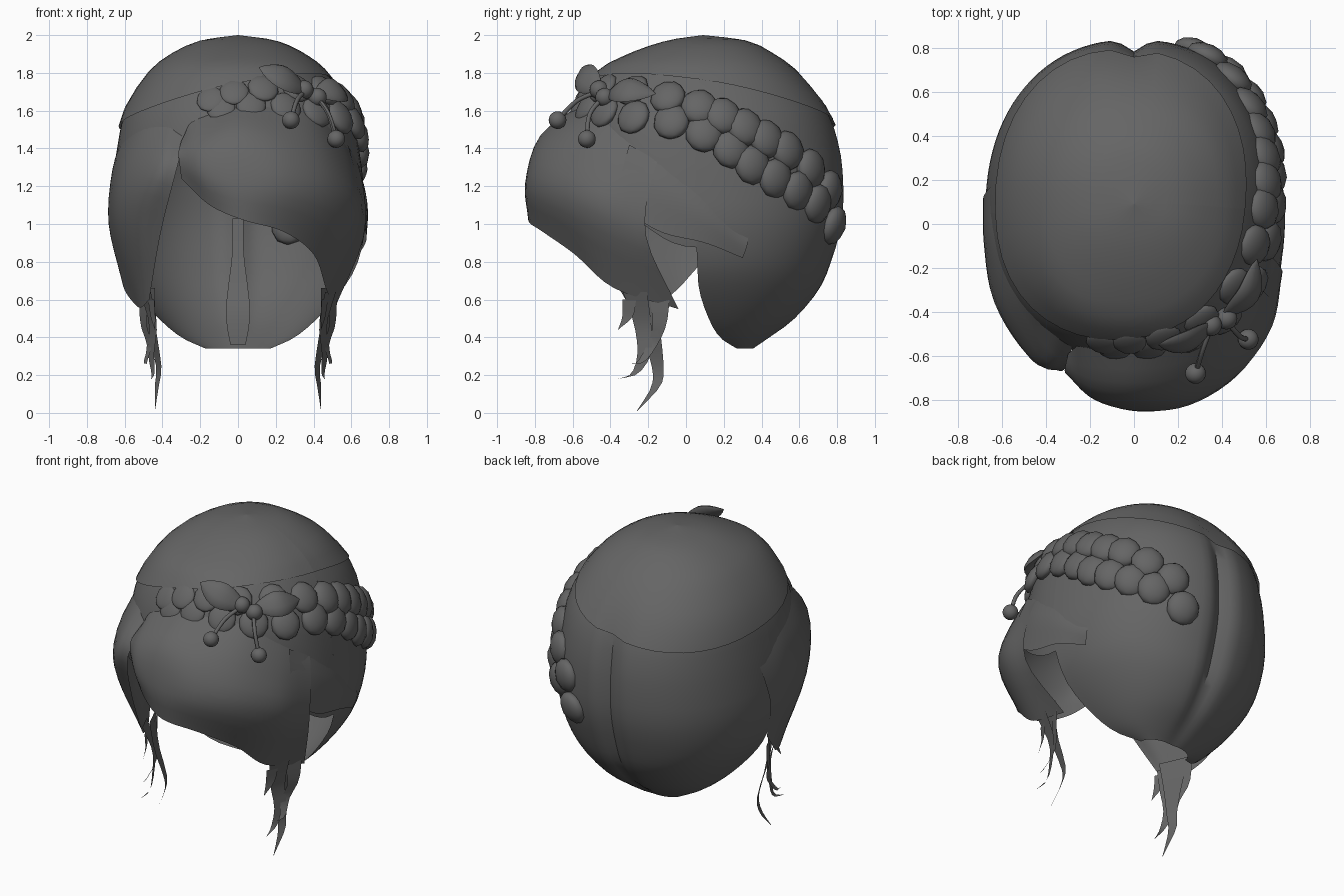
import bpy, math
from mathutils import Vector

if "Cube" in bpy.data.objects:
    bpy.data.objects.remove(bpy.data.objects["Cube"])

grey = bpy.data.materials.new("dark_grey")
grey.diffuse_color = (0.13, 0.13, 0.13, 1)
grey.use_nodes = True
grey.node_tree.nodes["Principled BSDF"].inputs["Base Color"].default_value = grey.diffuse_color


def spline(pts, u):
    """Catmull-Rom point through a list of vectors, u in 0..1."""
    n = len(pts) - 1
    f = min(max(u, 0), 1) * n
    i = min(int(f), n - 1)
    t = f - i
    b, c = pts[i], pts[i + 1]
    a = pts[i - 1] if i else b * 2 - c
    d = pts[i + 2] if i + 2 <= n else c * 2 - b
    return (b * 2 + (c - a) * t + (a * 2 - b * 5 + c * 4 - d) * t * t
            + (b * 3 - a - c * 3 + d) * t ** 3) * 0.5


def sheet(name, fn, nu, nv):
    """Grid surface from fn(u, v)."""
    verts = [fn(i / nu, j / nv) for i in range(nu + 1) for j in range(nv + 1)]
    k = nv + 1
    faces = [(i * k + j, (i + 1) * k + j, (i + 1) * k + j + 1, i * k + j + 1)
             for i in range(nu) for j in range(nv)]
    me = bpy.data.meshes.new(name)
    me.from_pydata([tuple(v) for v in verts], [], faces)
    me.materials.append(grey)
    ob = bpy.data.objects.new(name, me)
    bpy.context.collection.objects.link(ob)
    return ob


def loft(name, sections, nu, nv):
    secs = [[Vector(p) for p in s] for s in sections]
    return sheet(name, lambda u, v: spline([spline(s, v) for s in secs], u), nu, nv)


def ribbon(name, pts, side, n=10):
    """Flat lock along (x, y, z, half width) points."""
    pts, side = [Vector(p) for p in pts], Vector(side).normalized()

    def fn(u, v):
        p = spline(pts, u)
        return Vector(p[:3]) + side * max(p[3], 0.001) * (2 * v - 1)
    return sheet(name, fn, n, 2)


def ball(name, p, r, scale=(1, 1, 1), aim=None, sub=2):
    bpy.ops.mesh.primitive_ico_sphere_add(subdivisions=sub, radius=r, location=p)
    ob = bpy.context.object
    ob.name, ob.scale = name, scale
    if aim is not None:
        ob.rotation_euler = Vector(aim).to_track_quat('Z', 'Y').to_euler()
    ob.data.materials.append(grey)
    return ob


# Head profile from crown to nape: height, half width, front y, back y, middle y
ROWS = [Vector(r) for r in (
    (2.00, .001, .09, .091, .09), (1.97, .20, -.10, .32, .09), (1.90, .35, -.30, .46, .08),
    (1.80, .47, -.47, .59, .07), (1.60, .595, -.58, .75, .06), (1.40, .64, -.62, .82, .05),
    (1.20, .665, -.62, .84, .05), (1.00, .675, -.58, .83, .05), (.80, .635, -.50, .775, .06),
    (.65, .55, -.4, .71, .07), (.50, .42, -.2, .585, .12), (.40, .30, 0, .45, .18),
    (.34, .17, .2, .36, .27))]
POWER = .9


def head(az, row, grow=1.0):
    z, w, f, b, m = spline(ROWS, row / 12)
    c, s = math.cos(az), math.sin(az)
    x = w * math.copysign(abs(c) ** POWER, c)
    y = (b - m if s > 0 else m - f) * math.copysign(abs(s) ** POWER, s)
    if s > 0:      # groove down the back
        y *= 1 - .07 * math.exp(-(x / .055) ** 2) * min(1, max(0, (row - 3) / 2))
    return Vector((x * grow, m + y * grow, z))


def onto_head(p):
    """Slide a point level onto the head surface."""
    lo, hi = 0, 12
    for _ in range(25):
        mid = (lo + hi) / 2
        lo, hi = (mid, hi) if spline(ROWS, mid / 12)[0] > p.z else (lo, mid)
    _, w, f, b, m = spline(ROWS, lo / 12)
    dy, e = p.y - m, 2 / POWER
    k = (abs(p.x / w) ** e + abs(dy / (b - m if dy > 0 else m - f)) ** e) ** (1 / e)
    return Vector((p.x / k, m + dy / k, p.z))


sheet("back_hair", lambda u, v: head(math.pi * u, 12 * v), 48, 30)
sheet("front_cap", lambda u, v: head(math.pi * (1 + u),
      v * (5 + 2.6 * abs(math.cos(math.pi * u)) ** 3)), 36, 14)
# Raised crown layer, lower on the left than on the braid side
sheet("crown_layer", lambda u, v: head(math.tau * u,
      v * (3.8 - .6 * math.cos(math.tau * u) + .5 * math.sin(math.tau * u)), 1.02), 44, 9)

# Swept fringe, parting to right temple (each section runs top to hem)
loft("fringe", [
    [(-.30, -.59, 1.44), (-.315, -.66, 1.38), (-.31, -.68, 1.32), (-.30, -.67, 1.24)],
    [(-.22, -.54, 1.57), (-.20, -.74, 1.42), (-.18, -.80, 1.26), (-.15, -.77, 1.10)],
    [(0, -.53, 1.65), (0, -.77, 1.47), (.02, -.85, 1.22), (.03, -.835, 1.02)],
    [(.20, -.50, 1.65), (.23, -.74, 1.44), (.25, -.825, 1.20), (.24, -.76, .96)],
    [(.38, -.42, 1.62), (.44, -.61, 1.40), (.47, -.69, 1.15), (.40, -.59, .84)],
    [(.50, -.28, 1.55), (.59, -.42, 1.30), (.62, -.47, 1.05), (.465, -.38, .66)],
    [(.57, -.09, 1.48), (.655, -.18, 1.24), (.665, -.21, .93), (.51, -.04, .55)]], 30, 12)

# Left side panel, parting to behind the ear
loft("left_side_panel", [
    [(-.28, -.56, 1.46), (-.33, -.67, 1.27), (-.41, -.52, .95), (-.47, -.32, .60)],
    [(-.36, -.44, 1.58), (-.44, -.63, 1.30), (-.53, -.49, 1.00), (-.51, -.25, .56)],
    [(-.47, -.30, 1.62), (-.60, -.38, 1.30), (-.64, -.31, 1.00), (-.54, -.16, .57)],
    [(-.58, -.06, 1.54), (-.66, -.10, 1.30), (-.68, -.08, 1.00), (-.60, -.05, .65)],
    [(-.61, .20, 1.42), (-.67, .15, 1.20), (-.685, .10, 1.00), (-.63, .06, .77)]], 20, 12)

# Tail of the fringe tucked back over the right ear
loft("temple_lock", [
    [(.58, -.30, 1.42), (.62, -.34, 1.27), (.64, -.36, 1.10)],
    [(.64, -.10, 1.30), (.675, -.12, 1.16), (.675, -.14, .96)],
    [(.665, .12, 1.13), (.685, .11, 1.03), (.675, .10, .90)],
    [(.625, .33, .95), (.64, .325, .89), (.625, .30, .82)]], 14, 6)

# Inner seam strip down the nape
ribbon("nape_seam", [(0, .75, 1.03, .03), (0, .71, .85, .03), (0, .62, .6, .06),
                     (0, .50, .47, .06), (0, .35, .36, .04)], (1, 0, 0))

# Loose wavy strands in front of both ears
STRANDS = [
    [(.48, -.20, .66, .10), (.46, -.19, .46, .06), (.42, -.15, .25, .035),
     (.43, -.16, .14, .025), (.44, -.26, .01, 0)],
    [(.49, -.27, .64, .07), (.45, -.23, .47, .05), (.46, -.22, .32, .04),
     (.45, -.27, .21, .02), (.46, -.36, .18, 0)],
    [(.50, -.14, .62, .06), (.50, -.14, .47, .04), (.47, -.18, .36, .03),
     (.49, -.24, .27, .02), (.48, -.30, .26, 0)],
    [(.46, -.30, .60, .04), (.45, -.31, .51, .03), (.44, -.36, .44, 0)]]
for sx, label in ((1, "right"), (-1, "left")):
    for i, s in enumerate(STRANDS):
        ribbon(f"{label}_strand_{i}", [(sx * x, y, z, w) for x, y, z, w in s],
               (.4 * sx, .9, 0))

# Braid: two rows of plump plaits wrapping from the fringe round to the nape
UPPER = [(-.15, -.56, 1.66), (.04, -.50, 1.71), (.25, -.38, 1.72), (.42, -.18, 1.70),
         (.54, .04, 1.63), (.60, .22, 1.56), (.60, .40, 1.47), (.55, .58, 1.38),
         (.40, .74, 1.23), (.18, .80, 1.06)]
LOWER = [(-.17, -.58, 1.60), (.06, -.57, 1.63), (.30, -.46, 1.61), (.47, -.27, 1.57),
         (.58, -.02, 1.53), (.62, .20, 1.42), (.63, .38, 1.30), (.56, .56, 1.20),
         (.42, .70, 1.10), (.18, .79, .93)]
for label, path, shift in (("upper", UPPER, 0), ("lower", LOWER, .5)):
    path = [Vector(p) for p in path]
    for i in range(13):
        u = (i + shift) / 13
        p = onto_head(spline(path, u))
        out = (p - Vector((0, .05, 1.25))).normalized()
        big = min(1, u * 2)
        ball(f"{label}_plait_{i}", p, .075 + .027 * big, (1, 1.05, .3 + .3 * big), out)


# Hair ornament: two leaves, two knot berries, two hanging berries on stems
def tube(name, pts, width, thick, normal, taper, n=10):
    pts, normal = [Vector(p) for p in pts], Vector(normal)

    def fn(u, v):
        t = (spline(pts, min(u + .02, 1)) - spline(pts, max(u - .02, 0))).normalized()
        side = t.cross(normal).normalized()
        k = max(math.sin(math.pi * u), 0) ** .8 if taper else 1
        a = math.tau * v
        return spline(pts, u) + side * math.cos(a) * width * k \
            + side.cross(t) * math.sin(a) * thick * k
    return sheet(name, fn, n, 10)


tube("leaf_back", [(.40, -.42, 1.69), (.52, -.32, 1.71), (.56, -.16, 1.69)],
     .08, .025, (.6, -.5, .6), True)
tube("leaf_front", [(.37, -.45, 1.70), (.25, -.53, 1.77), (.11, -.55, 1.83)],
     .08, .025, (.2, -.75, .6), True)
ball("knot_berry_0", (.35, -.46, 1.71), .05, sub=3)
ball("knot_berry_1", (.42, -.43, 1.67), .05, sub=3)
for i, pts in enumerate(([(.35, -.47, 1.70), (.31, -.58, 1.65), (.28, -.68, 1.55)],
                         [(.42, -.44, 1.67), (.48, -.51, 1.58), (.52, -.525, 1.45)])):
    tube(f"berry_stem_{i}", pts, .012, .012, (.7, -.1, .7), False)
    ball(f"hanging_berry_{i}", pts[-1], .047, sub=3)

bpy.ops.object.select_all(action='SELECT')
bpy.context.view_layer.objects.active = bpy.data.objects["back_hair"]
bpy.ops.object.shade_smooth_by_angle(angle=math.radians(40))
